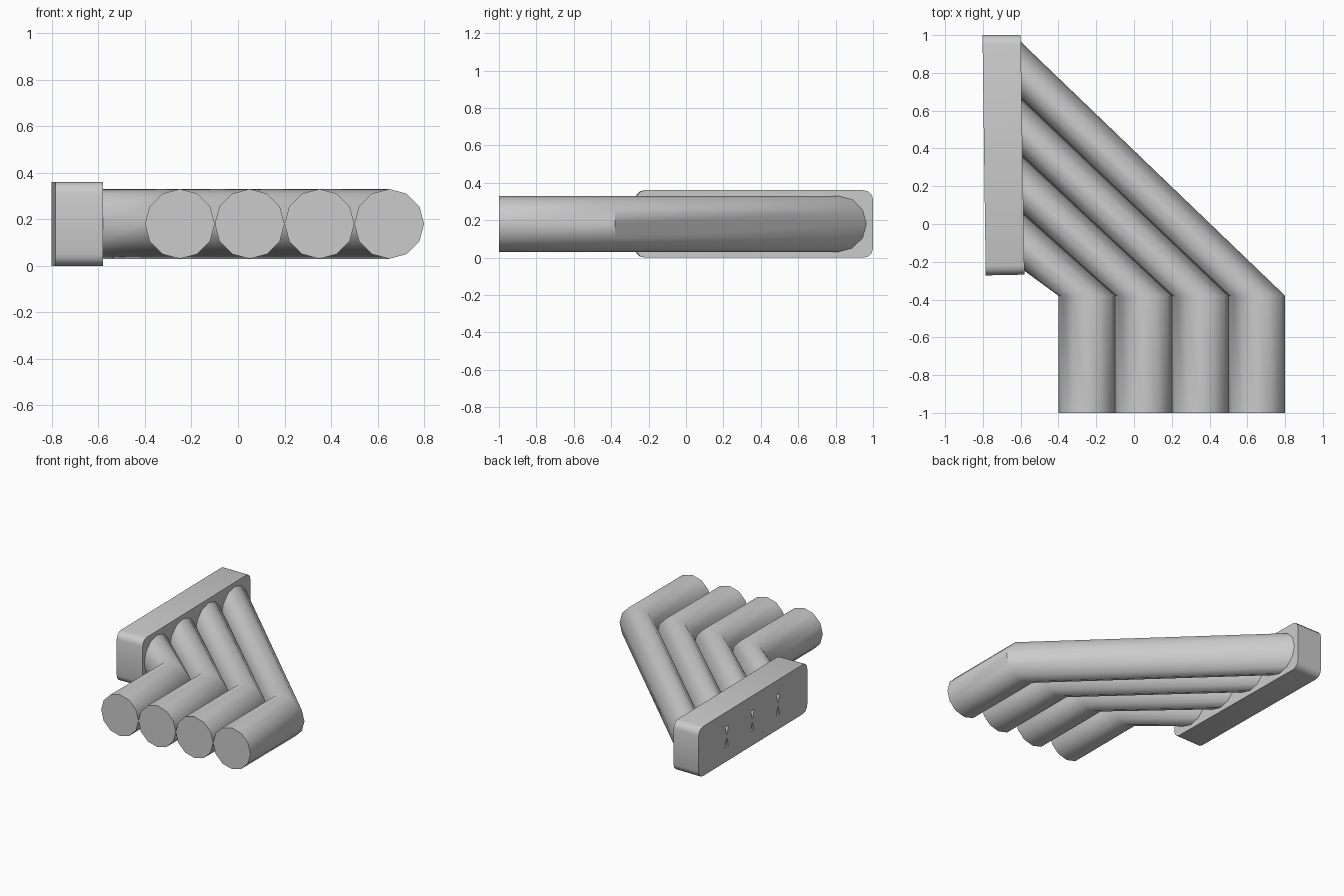
import bpy, bmesh
from math import cos, sin, pi, radians

if "Cube" in bpy.data.objects:
    bpy.data.objects.remove(bpy.data.objects["Cube"])

Z, R, SIDES = 0.18, 0.15, 12


def mesh_object(name, verts, faces):
    me = bpy.data.meshes.new(name)
    me.from_pydata(verts, [], faces)
    bm = bmesh.new()
    bm.from_mesh(me)
    bmesh.ops.recalc_face_normals(bm, faces=bm.faces)
    bm.to_mesh(me)
    bm.free()
    ob = bpy.data.objects.new(name, me)
    bpy.context.collection.objects.link(ob)
    return ob


def smooth(ob, angle):
    bpy.ops.object.select_all(action='DESELECT')
    ob.select_set(True)
    bpy.context.view_layer.objects.active = ob
    bpy.ops.object.shade_smooth_by_angle(angle=radians(angle))


# Exhaust pipes: straight run, flat bend section, then slanting to the plate
for i in range(4):
    cx, cy = -0.25 + 0.3 * i, -0.08 + 0.3 * i
    circle = [(R * cos(2 * pi * k / SIDES), R * sin(2 * pi * k / SIDES)) for k in range(SIDES)]
    verts = [(cx + u, -1, Z + v) for u, v in circle]
    verts += [(cx + u, -0.38, Z + v) for u, v in circle]
    verts += [(-0.605, cy + u, Z + v) for u, v in circle]
    faces = [list(range(SIDES)), list(range(2 * SIDES, 3 * SIDES))]
    for r in range(2):
        for k in range(SIDES):
            a, b = r * SIDES + k, r * SIDES + (k + 1) % SIDES
            faces.append([a, b, b + SIDES, a + SIDES])
    smooth(mesh_object(f"pipe_{i + 1}", verts, faces), 45)

# Mounting plate: slightly turned slab with rounded corners
corners = [(-0.802, 1.0), (-0.6, 1.0), (-0.58, -0.268), (-0.785, -0.272)]
verts = [(x, y, z) for z in (0, 0.36) for x, y in corners]
faces = [(0, 1, 2, 3), (4, 5, 6, 7)] + [(k, (k + 1) % 4, (k + 1) % 4 + 4, k + 4) for k in range(4)]
plate = mesh_object("mounting_plate", verts, faces)
bm = bmesh.new()
bm.from_mesh(plate.data)
edges = [e for e in bm.edges if abs(e.verts[0].co.x - e.verts[1].co.x) > 0.1]
bmesh.ops.bevel(bm, geom=edges, offset=0.05, segments=3, profile=0.5, affect='EDGES')
bm.to_mesh(plate.data)
bm.free()

# Small hourglass slots in the back of the plate, between the pipes
verts, faces = [], []
for i in range(3):
    y = 0.07 + 0.3 * i
    for s in (-1, 1):
        n = len(verts)
        for x in (-0.9, -0.7):
            verts += [(x, y, Z + s * 0.008), (x, y - 0.02, Z + s * 0.075), (x, y + 0.02, Z + s * 0.075)]
        faces += [(n, n + 1, n + 2), (n + 3, n + 4, n + 5)]
        faces += [(n + k, n + (k + 1) % 3, n + (k + 1) % 3 + 3, n + k + 3) for k in range(3)]
cutter = mesh_object("slot_cutter", verts, faces)
cutter.hide_render = True
cutter.hide_set(True)
smooth(plate, 35)
mod = plate.modifiers.new("slots", 'BOOLEAN')
mod.operation = 'DIFFERENCE'
mod.solver = 'EXACT'
mod.object = cutter
